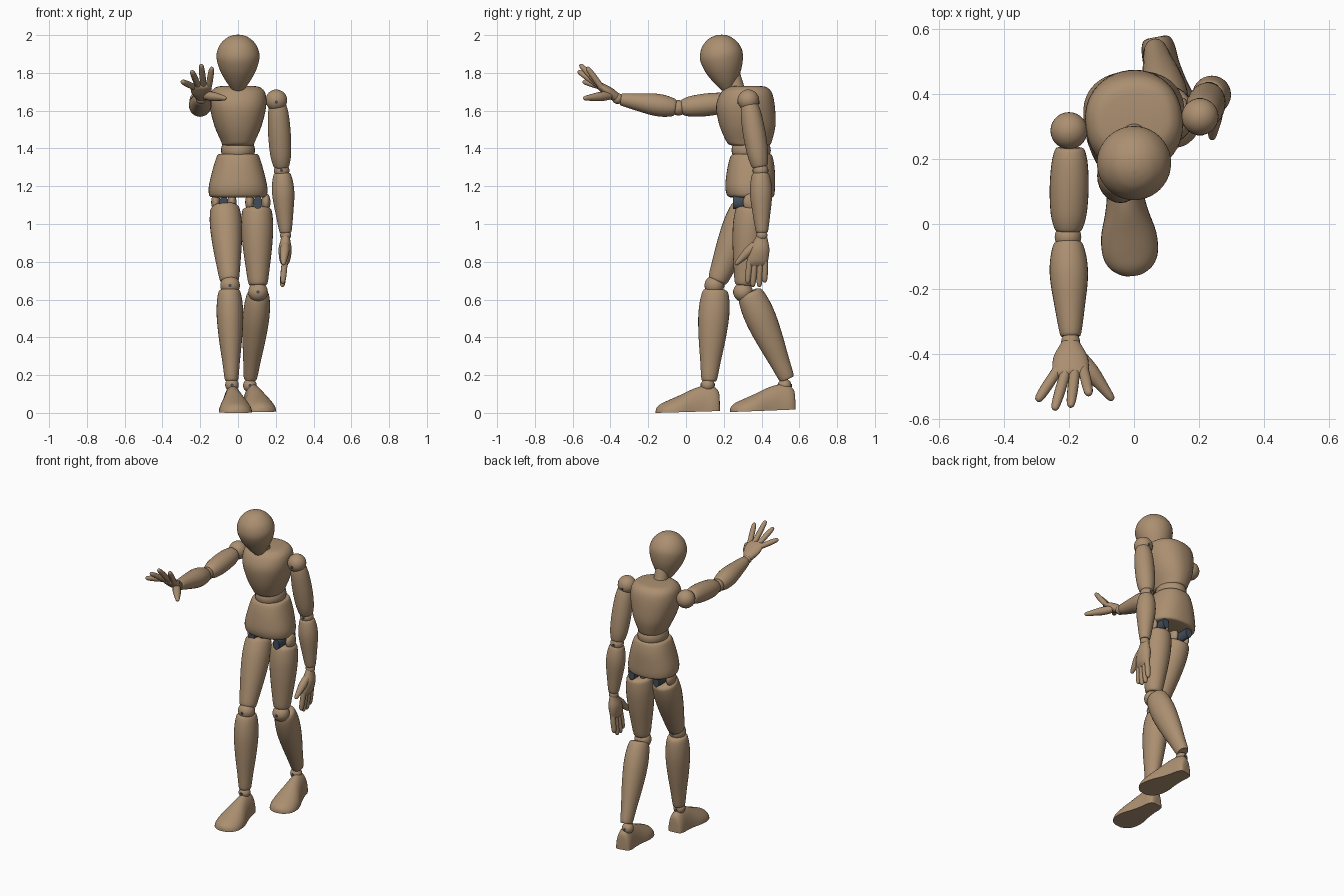
import bpy, bmesh, math
from mathutils import Vector as V

cube = bpy.data.objects.get("Cube")
if cube:
    bpy.data.objects.remove(cube)

X, Y, Z = V((1, 0, 0)), V((0, 1, 0)), V((0, 0, 1))


def material(name, rgb):
    m = bpy.data.materials.new(name)
    m.use_nodes = True
    m.diffuse_color = (*rgb, 1)
    m.node_tree.nodes["Principled BSDF"].inputs["Base Color"].default_value = (*rgb, 1)
    return m


WOOD = material("tan wood", (0.41, 0.277, 0.165))
METAL = material("dark metal", (0.055, 0.075, 0.1))


def finish(name, bm, mat):
    bmesh.ops.recalc_face_normals(bm, faces=bm.faces)
    mesh = bpy.data.meshes.new(name)
    bm.to_mesh(mesh)
    bm.free()
    mesh.materials.append(mat)
    ob = bpy.data.objects.new(name, mesh)
    bpy.context.collection.objects.link(ob)
    bpy.ops.object.select_all(action='DESELECT')
    ob.select_set(True)
    bpy.context.view_layer.objects.active = ob
    bpy.ops.object.shade_smooth_by_angle(angle=math.radians(40))


def spline(rows, steps=4):
    """Smooth curve through rows of numbers."""
    out = []
    for i in range(len(rows) - 1):
        p = [V(rows[min(max(k, 0), len(rows) - 1)]) for k in (i - 1, i, i + 1, i + 2)]
        for s in range(steps):
            t = s / steps
            out.append(0.5 * (2 * p[1] + (p[2] - p[0]) * t
                              + (2 * p[0] - 5 * p[1] + 4 * p[2] - p[3]) * t * t
                              + (3 * p[1] - p[0] - 3 * p[2] + p[3]) * t ** 3))
    return out + [V(rows[-1])]


def loft(name, rows, u, v, mat=WOOD, power=2.0, flat=False, sides=32):
    """Skin rings (x, y, z, radius along u, radius along v); flat keeps a level sole."""
    bm = bmesh.new()
    rings = []
    for x, y, z, ru, rv in spline(rows):
        ring = []
        for k in range(sides):
            a = math.tau * k / sides
            c, s = (math.copysign(abs(f) ** (2 / power), f) for f in (math.cos(a), math.sin(a)))
            if flat:
                s = max(s, 0)
                c *= 1 if math.sin(a) >= 0 else 0.9
            ring.append(bm.verts.new(V((x, y, z)) + u * c * ru + v * s * rv))
        rings.append(ring)
    for a, b in zip(rings, rings[1:]):
        for k in range(sides):
            n = (k + 1) % sides
            bm.faces.new((a[k], a[n], b[n], b[k]))
    bm.faces.new(rings[0])
    bm.faces.new(rings[-1])
    finish(name, bm, mat)


def limb(name, a, b, profile, ratio=1.0, ref=X, mat=WOOD, sides=28):
    """Turned part along a-b from (fraction, radius) pairs."""
    a, b = V(a), V(b)
    d = (b - a).normalized()
    v = d.cross(ref).normalized()
    rows = [(*a.lerp(b, t), r, r * ratio) for t, r in profile]
    loft(name, rows, v.cross(d), v, mat, sides=sides)


def ball(name, c, r, stretch=(1, 1, 1)):
    bm = bmesh.new()
    bmesh.ops.create_uvsphere(bm, u_segments=28, v_segments=16, radius=r)
    bmesh.ops.scale(bm, vec=stretch, verts=bm.verts)
    bmesh.ops.translate(bm, vec=c, verts=bm.verts)
    finish(name, bm, WOOD)


def pin(name, c, reach):
    """Small metal pin showing on the front and back of a joint."""
    limb(name, V(c) - Y * reach, V(c) + Y * reach, [(0, .009), (1, .009)], mat=METAL, sides=10)


def body(name, table, yaw, power):
    """Trunk block from rows of (height, half width, front y, back y)."""
    u = V((math.cos(yaw), math.sin(yaw), 0))
    rows = [(0, (f + b) / 2, z, w, (b - f) / 2) for z, w, f, b in table]
    loft(name, rows, u, Z.cross(u), power=power, sides=48)


# Head and neck
limb("head", (0, .165, 2.0), (0, .225, 1.70),
     [(0, .004), (.015, .032), (.06, .062), (.16, .093), (.29, .111), (.42, .113),
      (.6, .098), (.78, .07), (.92, .041), (.98, .025), (1, .008)], sides=40)
limb("neck", (0, .245, 1.81), (0, .275, 1.67), [(0, .036), (.5, .043), (1, .048)])

# Trunk
body("chest", [(1.73, .09, .25, .40), (1.722, .12, .217, .43), (1.69, .145, .182, .456),
               (1.62, .148, .16, .47), (1.52, .124, .178, .473), (1.44, .09, .212, .455),
               (1.42, .082, .23, .445), (1.415, .07, .25, .43)], .12, 2.25)
ball("waist", (0, .345, 1.39), .1, (.9, 1.04, .8))
body("pelvis", [(1.37, .095, .26, .44), (1.362, .11, .238, .456), (1.30, .131, .22, .469),
                (1.21, .153, .208, .471), (1.165, .155, .213, .469), (1.145, .147, .225, .463),
                (1.14, .125, .245, .45)], .04, 2.3)

THIGH = [(0, .05), (.02, .07), (.07, .08), (.25, .085), (.5, .078), (.8, .062), (.97, .051), (1, .04)]
SHIN = [(0, .042), (.03, .058), (.15, .068), (.32, .07), (.55, .061), (.8, .046), (.98, .036), (1, .028)]
FOOT = [(0, .025, .08), (.02, .042, .108), (.1, .052, .13), (.25, .056, .135), (.42, .067, .12),
        (.62, .085, .09), (.8, .085, .065), (.92, .066, .047), (.985, .034, .028), (1, .012, .012)]


def leg(side, hip, thigh_top, thigh_end, knee, shin_top, shin_end, ankle, heel, toe):
    hx, hy, hz = hip
    for end, off in (("inner", .043), ("outer", -.043)):
        ball(f"{side}_hip_{end}_knob", (hx + off, hy, hz), .04, (.6, 1.1, 1.2))
    limb(f"{side}_hip_bracket", (hx, .25, hz), (hx, .425, hz), [(0, .023), (1, .023)],
         ratio=1.5, mat=METAL, sides=16)
    limb(f"{side}_thigh", thigh_top, thigh_end, THIGH, 1.04)
    ball(f"{side}_knee", knee, .052)
    pin(f"{side}_knee_pin", knee, .053)
    limb(f"{side}_shin", shin_top, shin_end, SHIN, 1.16)
    ball(f"{side}_ankle", ankle, .036)
    pin(f"{side}_ankle_pin", ankle, .038)
    heel, toe = V(heel), V(toe)
    d = toe - heel
    rows = [(*heel.lerp(toe, t), w, h) for t, w, h in FOOT]
    loft(f"{side}_foot", rows, V((-d.y, d.x, 0)).normalized(), Z, flat=True)


leg("right", (-.075, .325, 1.115), (-.07, .325, 1.095), (-.045, .165, .695), (-.042, .15, .675),
    (-.046, .157, .655), (-.034, .122, .17), (-.032, .115, .148), (-.035, .177, .01), (-.005, -.16, 0))
leg("left", (.105, .345, 1.115), (.1, .345, 1.09), (.106, .31, .675), (.106, .302, .64),
    (.108, .335, .64), (.065, .535, .18), (.063, .522, .145), (.068, .575, .018), (.132, .235, .005))

UPPER_ARM = [(0, .035), (.03, .046), (.2, .056), (.5, .06), (.8, .055), (.97, .043), (1, .034)]
FOREARM = [(0, .034), (.03, .046), (.2, .057), (.4, .058), (.7, .046), (.97, .033), (1, .025)]
FINGER = [(0, .016), (.5, .0165), (.85, .014), (.97, .009), (1, .003)]


def arm(side, shoulder, upper_top, upper_end, elbow, fore_top, fore_end, wrist):
    ball(f"{side}_shoulder", shoulder, .057)
    limb(f"{side}_upper_arm", upper_top, upper_end, UPPER_ARM)
    ball(f"{side}_elbow", elbow, .041)
    limb(f"{side}_forearm", fore_top, fore_end, FOREARM)
    ball(f"{side}_wrist", wrist, .029)


def hand(side, wrist, knuckle, across, thick, tips, thumb):
    """Flat palm, four fingers spread along the across axis, and a thumb."""
    w, k = V(wrist), V(knuckle)
    v = (k - w).normalized().cross(across).normalized()
    shape = [(0, .024, .022), (.2, .037, .026), (.5, .053, thick), (.85, .056, thick * .8),
             (1, .052, .017), (1.06, .042, .009)]
    loft(f"{side}_palm", [(*(w + (k - w) * t), a, b) for t, a, b in shape], across, v)
    for i, tip in enumerate(tips):
        base = k + across * (i - 1.5) * .027 - (k - w) * .12
        limb(f"{side}_finger_{i + 1}", base, tip, FINGER, ref=across, sides=14)
    base, tip = V(thumb[0]), V(thumb[1])
    limb(f"{side}_thumb", base, tip, [(0, .022), (.35, .025), (.7, .018), (.95, .011), (1, .004)],
         ref=Z.cross(tip - base).normalized(), sides=14)


# Lowered left arm
arm("left", (.203, .33, 1.655), (.21, .335, 1.635), (.23, .392, 1.3), (.231, .395, 1.283),
    (.233, .395, 1.27), (.252, .402, .955), (.252, .402, .94))
pin("left_shoulder_pin", (.203, .33, 1.645), .058)
pin("left_elbow_pin", (.231, .395, 1.283), .042)
hand("left", (.252, .402, .945), (.247, .375, .785), Y, .035,
     [(.237, .325, .685), (.234, .353, .667), (.234, .388, .667), (.237, .416, .69)],
     ((.25, .365, .89), (.24, .262, .785)))

# Raised right arm
arm("right", (-.2, .287, 1.65), (-.197, .235, 1.645), (-.202, -.022, 1.617), (-.203, -.04, 1.615),
    (-.203, -.055, 1.615), (-.195, -.345, 1.66), (-.195, -.362, 1.664))
hand("right", (-.195, -.36, 1.664), (-.195, -.462, 1.735), X, .028,
     [(-.298, -.545, 1.755), (-.245, -.572, 1.81), (-.195, -.562, 1.845), (-.138, -.525, 1.83)],
     ((-.17, -.405, 1.68), (-.065, -.542, 1.665)))
